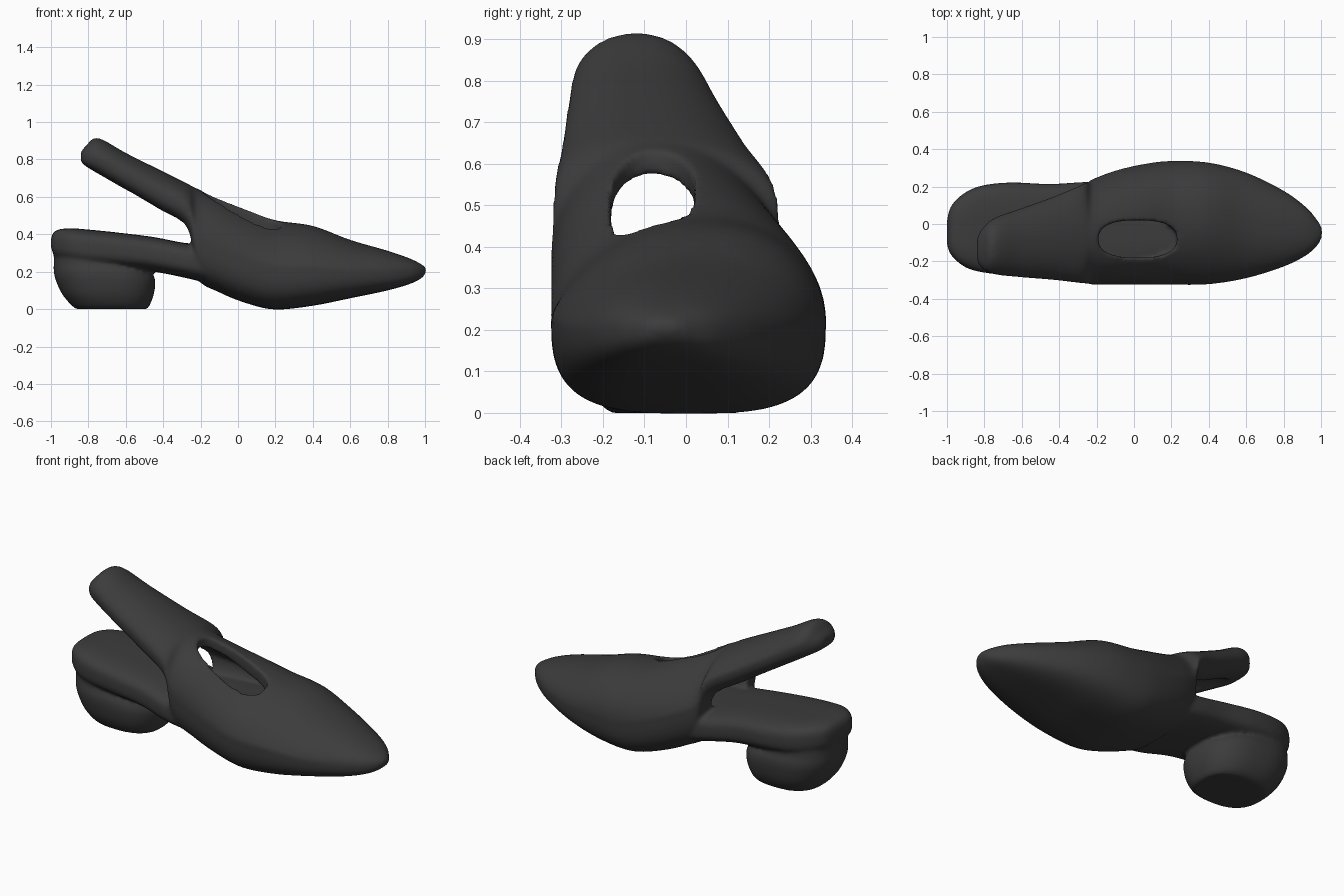
import bpy, bmesh, math
from mathutils import Vector

if "Cube" in bpy.data.objects:
    bpy.data.objects.remove(bpy.data.objects["Cube"])

black = bpy.data.materials.new("soft_black")
black.diffuse_color = (0.045, 0.045, 0.045, 1)
black.use_nodes = True
black.node_tree.nodes["Principled BSDF"].inputs["Base Color"].default_value = black.diffuse_color


def spline(rows, steps=5):
    """Catmull-Rom interpolation through rows of station values."""
    out = []
    for i in range(len(rows) - 1):
        a, b, c, d = (Vector(rows[max(0, min(len(rows) - 1, i + k))]) for k in (-1, 0, 1, 2))
        for s in range(steps):
            t = s / steps
            out.append(0.5 * (2 * b + (c - a) * t + (2 * a - 5 * b + 4 * c - d) * t * t
                              + (3 * b - a - 3 * c + d) * t ** 3))
    return out + [Vector(rows[-1])]


def loft(name, stations, top=2.5, bottom=2.5, axis="X", n=48):
    """Skin rounded sections: (pos, a_min, a_max, b_min, b_max, taper, lean)."""
    bm = bmesh.new()
    rings = []
    rows = spline([tuple(s) + (0,) * (7 - len(s)) for s in stations])
    for p, a0, a1, b0, b1, taper, lean in rows:
        ring = []
        for k in range(n):
            w = 2 * math.pi * k / n
            power = top if math.sin(w) > 0 else bottom
            u = math.copysign(abs(math.cos(w)) ** (2 / power), math.cos(w))
            v = math.copysign(abs(math.sin(w)) ** (2 / power), math.sin(w))
            h = max(0, v)
            a = (a0 + a1) / 2 + (a1 - a0) / 2 * u * (1 - taper * h) + lean * h
            b = (b0 + b1) / 2 + (b1 - b0) / 2 * v
            ring.append(bm.verts.new((p, a, b) if axis == "X" else (a, b, p)))
        rings.append(ring)
    for r, s in zip(rings, rings[1:]):
        for k in range(n):
            bm.faces.new((r[k], r[(k + 1) % n], s[(k + 1) % n], s[k]))
    bm.faces.new(rings[0])
    bm.faces.new(rings[-1])
    bmesh.ops.recalc_face_normals(bm, faces=bm.faces)
    me = bpy.data.meshes.new(name)
    bm.to_mesh(me)
    bm.free()
    ob = bpy.data.objects.new(name, me)
    bpy.context.collection.objects.link(ob)
    return ob


def cut(target, cutter):
    m = target.modifiers.new("cut", "BOOLEAN")
    m.operation, m.solver, m.object = "DIFFERENCE", "EXACT", cutter
    bpy.context.view_layer.objects.active = target
    bpy.ops.object.modifier_apply(modifier=m.name)
    bpy.data.objects.remove(cutter)


# upper: pointed toe, vamp and the rising heel strap
upper = loft("upper", [
    (-0.84, -0.19, -0.08, 0.79, 0.84),
    (-0.815, -0.235, -0.03, 0.765, 0.87),
    (-0.75, -0.268, 0.03, 0.725, 0.915, 0.2),
    (-0.60, -0.285, 0.085, 0.635, 0.835, 0.2, -0.01),
    (-0.42, -0.30, 0.15, 0.525, 0.745, 0.22, -0.02),
    (-0.27, -0.318, 0.215, 0.42, 0.67, 0.22, -0.03),
    (-0.22, -0.324, 0.24, 0.17, 0.645, 0.2, -0.03),
    (-0.10, -0.325, 0.285, 0.09, 0.595, 0.18, -0.03),
    (0.05, -0.325, 0.32, 0.03, 0.53, 0.15, 0),
    (0.20, -0.325, 0.337, -0.002, 0.475, 0.15, 0.03),
    (0.40, -0.322, 0.328, 0.018, 0.445, 0.2, 0.04),
    (0.60, -0.29, 0.275, 0.058, 0.37, 0.15, 0.02),
    (0.80, -0.228, 0.178, 0.10, 0.312, 0.1, 0),
    (0.92, -0.168, 0.09, 0.135, 0.27),
    (0.98, -0.115, 0.02, 0.165, 0.24),
    (1.005, -0.07, -0.02, 0.195, 0.22)], 2.2, 3.2)

# foot cavity leaves side bands and a roof under the strap
cut(upper, loft("cavity_cutter", [
    (-0.74, -0.18, -0.06, 0.55, 0.72),
    (-0.60, -0.20, 0.01, 0.40, 0.68),
    (-0.42, -0.22, 0.07, 0.35, 0.645, 0.25, -0.03),
    (-0.25, -0.225, 0.12, 0.30, 0.59, 0.3, -0.03),
    (-0.08, -0.225, 0.15, 0.30, 0.53, 0.35, -0.04),
    (0.10, -0.19, 0.13, 0.31, 0.44, 0.4, -0.03),
    (0.18, -0.12, 0.08, 0.34, 0.39)]))

# top opening of the shoe
cut(upper, loft("opening_cutter", [
    (0.36, -0.19, 0.23, -0.18, 0.02),
    (1.0, -0.19, 0.23, -0.18, 0.02)], axis="Z"))

# footbed bridging from heel to vamp
footbed = loft("footbed", [
    (-1.0, -0.11, 0.02, 0.33, 0.38),
    (-0.975, -0.17, 0.10, 0.28, 0.42),
    (-0.90, -0.232, 0.17, 0.25, 0.432),
    (-0.80, -0.26, 0.208, 0.23, 0.425),
    (-0.65, -0.274, 0.222, 0.22, 0.41),
    (-0.45, -0.282, 0.214, 0.20, 0.385),
    (-0.25, -0.305, 0.225, 0.16, 0.35),
    (0.0, -0.26, 0.23, 0.10, 0.35),
    (0.25, -0.22, 0.20, 0.08, 0.38)], 3.4, 3.2)

# rounded block heel
heel = loft("heel", [
    (0.0, -0.865, -0.485, -0.18, 0.13),
    (0.025, -0.895, -0.47, -0.21, 0.16),
    (0.08, -0.94, -0.45, -0.24, 0.19),
    (0.15, -0.973, -0.442, -0.255, 0.205),
    (0.20, -0.985, -0.465, -0.255, 0.205),
    (0.25, -0.985, -0.52, -0.24, 0.19),
    (0.36, -0.985, -0.55, -0.23, 0.18)], axis="Z")

# fuse the parts into one soft moulded skin
bpy.ops.object.select_all(action="DESELECT")
for ob in (upper, footbed, heel):
    ob.select_set(True)
bpy.context.view_layer.objects.active = upper
bpy.ops.object.join()
shoe = bpy.context.view_layer.objects.active
shoe.name = "slingback_shoe"
rm = shoe.modifiers.new("fuse", "REMESH")
rm.mode, rm.voxel_size = "VOXEL", 0.011
sm = shoe.modifiers.new("soften", "SMOOTH")
sm.factor, sm.iterations = 0.5, 6
for m in ("fuse", "soften"):
    bpy.ops.object.modifier_apply(modifier=m)
shoe.data.materials.clear()
shoe.data.materials.append(black)
shoe.data.polygons.foreach_set("material_index", [0] * len(shoe.data.polygons))
shoe.data.shade_smooth()
